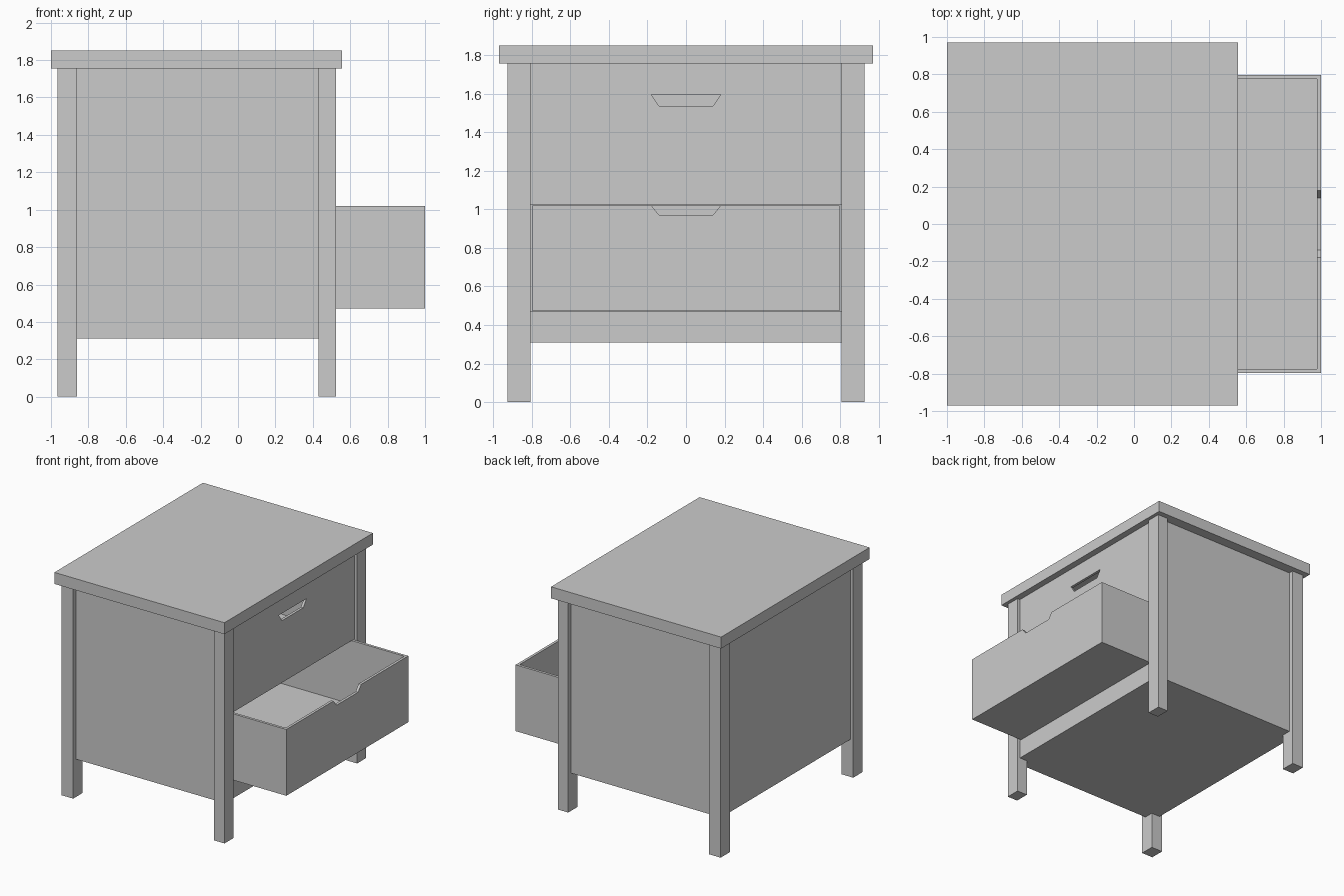
import bpy, bmesh

if "Cube" in bpy.data.objects:
    bpy.data.objects.remove(bpy.data.objects["Cube"])


def new_object(name, bm):
    bmesh.ops.recalc_face_normals(bm, faces=bm.faces)
    mesh = bpy.data.meshes.new(name)
    bm.to_mesh(mesh)
    bm.free()
    obj = bpy.data.objects.new(name, mesh)
    bpy.context.collection.objects.link(obj)
    return obj


def box(name, x0, x1, y0, y1, z0, z1):
    bm = bmesh.new()
    bmesh.ops.create_cube(bm, size=1)
    for v in bm.verts:
        v.co.x = x0 if v.co.x < 0 else x1
        v.co.y = y0 if v.co.y < 0 else y1
        v.co.z = z0 if v.co.z < 0 else z1
    return new_object(name, bm)


def board(name, profile, x0, x1):
    """Extrude a (y, z) outline from x0 to x1."""
    bm = bmesh.new()
    face = bm.faces.new([bm.verts.new((x0, y, z)) for y, z in profile])
    ext = bmesh.ops.extrude_face_region(bm, geom=[face])
    for v in ext["geom"]:
        if isinstance(v, bmesh.types.BMVert):
            v.co.x = x1
    return new_object(name, bm)


def grip(top, depth):
    """Outline of the tapered finger grip."""
    return [(0.18, top), (0.14, top - depth), (-0.14, top - depth), (-0.18, top)]


T = 0.022            # board thickness
FRONT, BACK = 0.50, -0.94
SIDE, DRAWER = 0.885, 0.797
LOW, HIGH = 0.31, 1.755

# Table top
box("top", -1.0, 0.555, -0.97, 0.97, HIGH, 1.85)

# Legs
for xn, x0, x1 in (("back", -0.965, -0.86), ("front", 0.43, 0.525)):
    for yn, y0, y1 in (("right", -0.925, -0.806), ("left", 0.806, 0.925)):
        box(f"{xn}_{yn}_leg", x0, x1, y0, y1, 0, HIGH)

# Carcass panels, slightly recessed behind the leg faces
box("right_panel", BACK, 0.45, -SIDE, -0.81, LOW, HIGH)
box("left_panel", BACK, 0.45, 0.81, SIDE, LOW, HIGH)
box("back_panel", BACK, BACK + T, -0.84, 0.84, LOW, HIGH)
box("bottom_panel", BACK, FRONT - T, -SIDE, SIDE, LOW, LOW + T)
box("front_rail", FRONT - T, FRONT, -0.82, 0.82, LOW, 0.47)

# Closed upper front with its grip hole
upper = box("upper_front", FRONT - T, FRONT, -0.82, 0.82, 1.022, HIGH)
cutter = board("grip_cutter", grip(1.595, 0.06), FRONT - 0.1, FRONT + 0.1)
cutter.hide_render = True
mod = upper.modifiers.new("grip", "BOOLEAN")
mod.operation, mod.object, mod.solver = "DIFFERENCE", cutter, "EXACT"
bpy.context.view_layer.objects.active = upper
bpy.ops.object.modifier_apply(modifier=mod.name)
bpy.data.objects.remove(cutter)


# Drawer trays: floor, two sides and back
def tray(name, front, z0, z1):
    back = front - 1.38
    box(name + "_floor", back, front, -DRAWER, DRAWER, z0, z0 + T)
    box(name + "_right_side", back, front, -DRAWER, -DRAWER + T, z0, z1)
    box(name + "_left_side", back, front, DRAWER - T, DRAWER, z0, z1)
    box(name + "_back", back, back + T, -DRAWER, DRAWER, z0, z1)


tray("upper_drawer", FRONT - T, 1.045, 1.595)
tray("lower_drawer", 1.0 - T, 0.472, 1.02)

# Front of the open drawer, with a notch in the upper edge
board("lower_drawer_front",
      [(-DRAWER, 1.02), (-DRAWER, 0.472), (DRAWER, 0.472), (DRAWER, 1.02)] + grip(1.02, 0.05),
      1.0 - T, 1.0)
